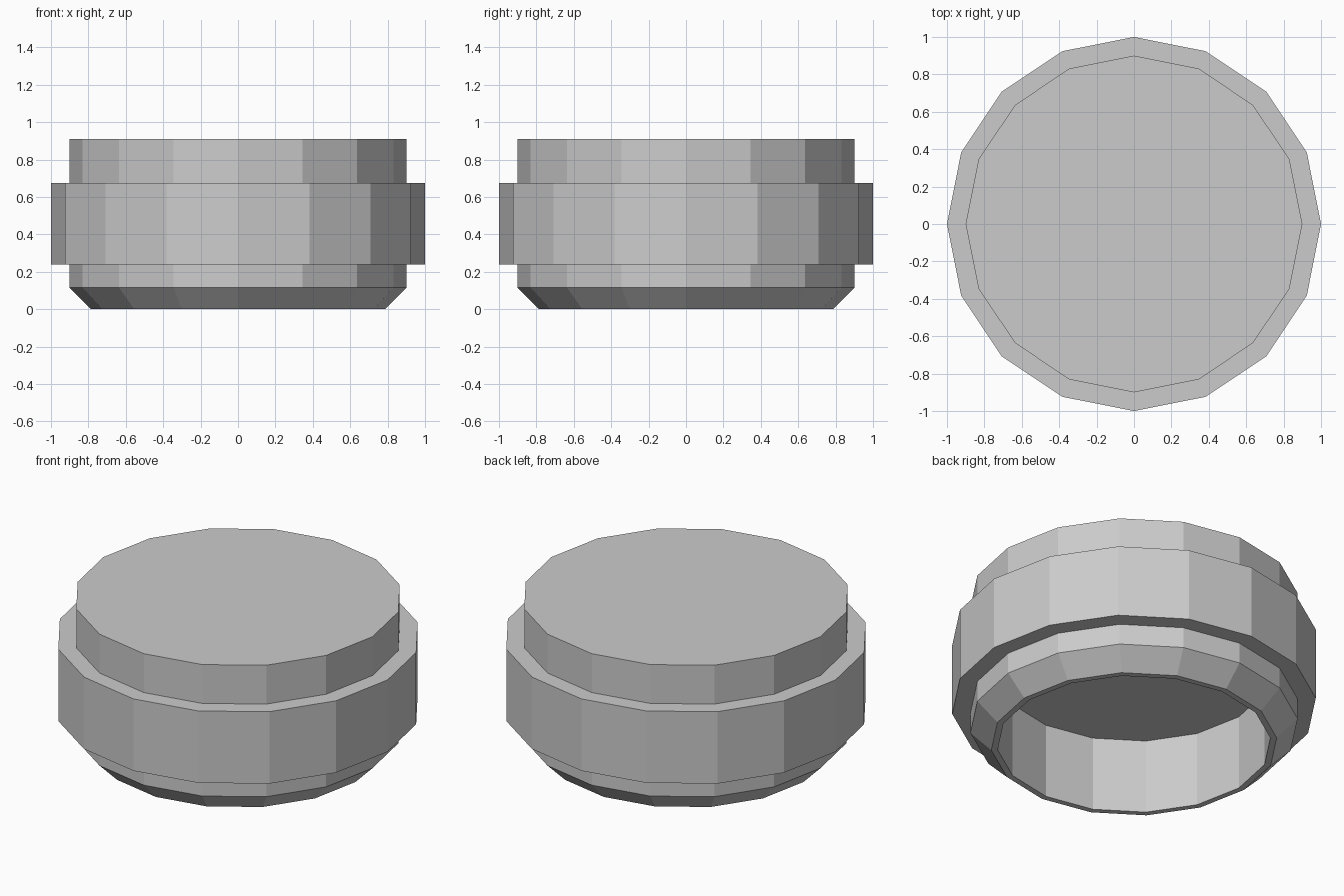
import bpy, math

if "Cube" in bpy.data.objects:
    bpy.data.objects.remove(bpy.data.objects["Cube"])

SIDES = 16

# Half profile (radius, height): from cavity ceiling, over the rim, to the top
profile = [
    (0.75, 0.45), (0.75, 0.0),                  # hollow underside
    (0.785, 0.0), (0.90, 0.115), (0.90, 0.24),  # chamfered foot
    (1.0, 0.24), (1.0, 0.675),                  # wide middle band
    (0.90, 0.675), (0.90, 0.91),                # upper step
]


def lathe(name, pts, sides):
    """Spin a half profile around z and cap both ends."""
    verts = [(r * math.cos(2 * math.pi * i / sides),
              r * math.sin(2 * math.pi * i / sides), z)
             for r, z in pts for i in range(sides)]
    faces = []
    for k in range(len(pts) - 1):
        a, b = k * sides, (k + 1) * sides
        for i in range(sides):
            j = (i + 1) % sides
            faces.append((a + i, a + j, b + j, b + i))
    faces.append(tuple(reversed(range(sides))))
    last = (len(pts) - 1) * sides
    faces.append(tuple(range(last, last + sides)))
    mesh = bpy.data.meshes.new(name)
    mesh.from_pydata(verts, [], faces)
    mesh.update()
    obj = bpy.data.objects.new(name, mesh)
    bpy.context.collection.objects.link(obj)
    return obj


lathe("stepped_cap", profile, SIDES)
